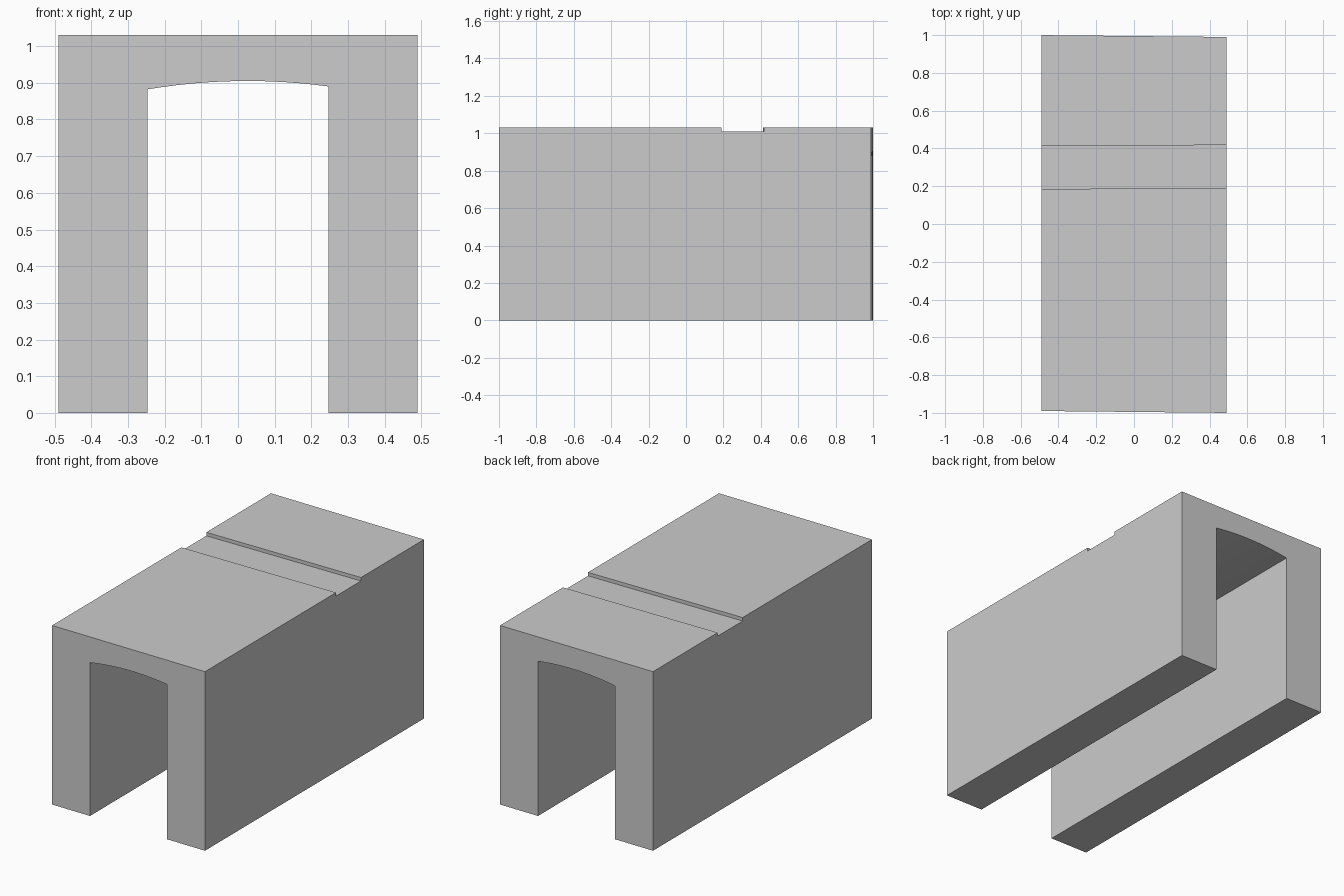
import bpy, bmesh

if "Cube" in bpy.data.objects:
    bpy.data.objects.remove(bpy.data.objects["Cube"])

HALF_W, HEIGHT, OPEN_W = 0.49, 1.03, 0.247


def extrude_profile(name, pts, y0, y1, skew):
    """Extrude an x-z profile along y; skew tilts the ends across x."""
    bm = bmesh.new()
    face = bm.faces.new([bm.verts.new((x, y0, z)) for x, z in pts])
    res = bmesh.ops.extrude_face_region(bm, geom=[face])
    for v in res["geom"]:
        if isinstance(v, bmesh.types.BMVert):
            v.co.y = y1
    for v in bm.verts:
        v.co.y += skew * v.co.x
    bmesh.ops.recalc_face_normals(bm, faces=bm.faces)
    mesh = bpy.data.meshes.new(name)
    bm.to_mesh(mesh)
    bm.free()
    obj = bpy.data.objects.new(name, mesh)
    bpy.context.collection.objects.link(obj)
    return obj


# Tunnel body: two thick walls and a roof with a shallow arched ceiling
N = 12
xs = [-OPEN_W + 2 * OPEN_W * i / N for i in range(N + 1)]
arch = [(x, 0.905 - 0.308 * (x - 0.026) ** 2) for x in xs]
profile = ([(-HALF_W, 0), (-OPEN_W, 0)] + arch +
           [(OPEN_W, 0), (HALF_W, 0), (HALF_W, HEIGHT), (-HALF_W, HEIGHT)])
body = extrude_profile("tunnel_body", profile, -0.995, 0.995, -0.01)

# Shallow groove across the roof
groove_pts = [(-0.6, 1.01), (0.6, 1.01), (0.6, 1.2), (-0.6, 1.2)]
cutter = extrude_profile("groove_cutter", groove_pts, 0.188, 0.415, 0.006)
cutter.hide_render = True
mod = body.modifiers.new("groove", 'BOOLEAN')
mod.operation = 'DIFFERENCE'
mod.solver = 'EXACT'
mod.object = cutter
bpy.context.view_layer.objects.active = body
bpy.ops.object.modifier_apply(modifier=mod.name)
bpy.data.objects.remove(cutter)
